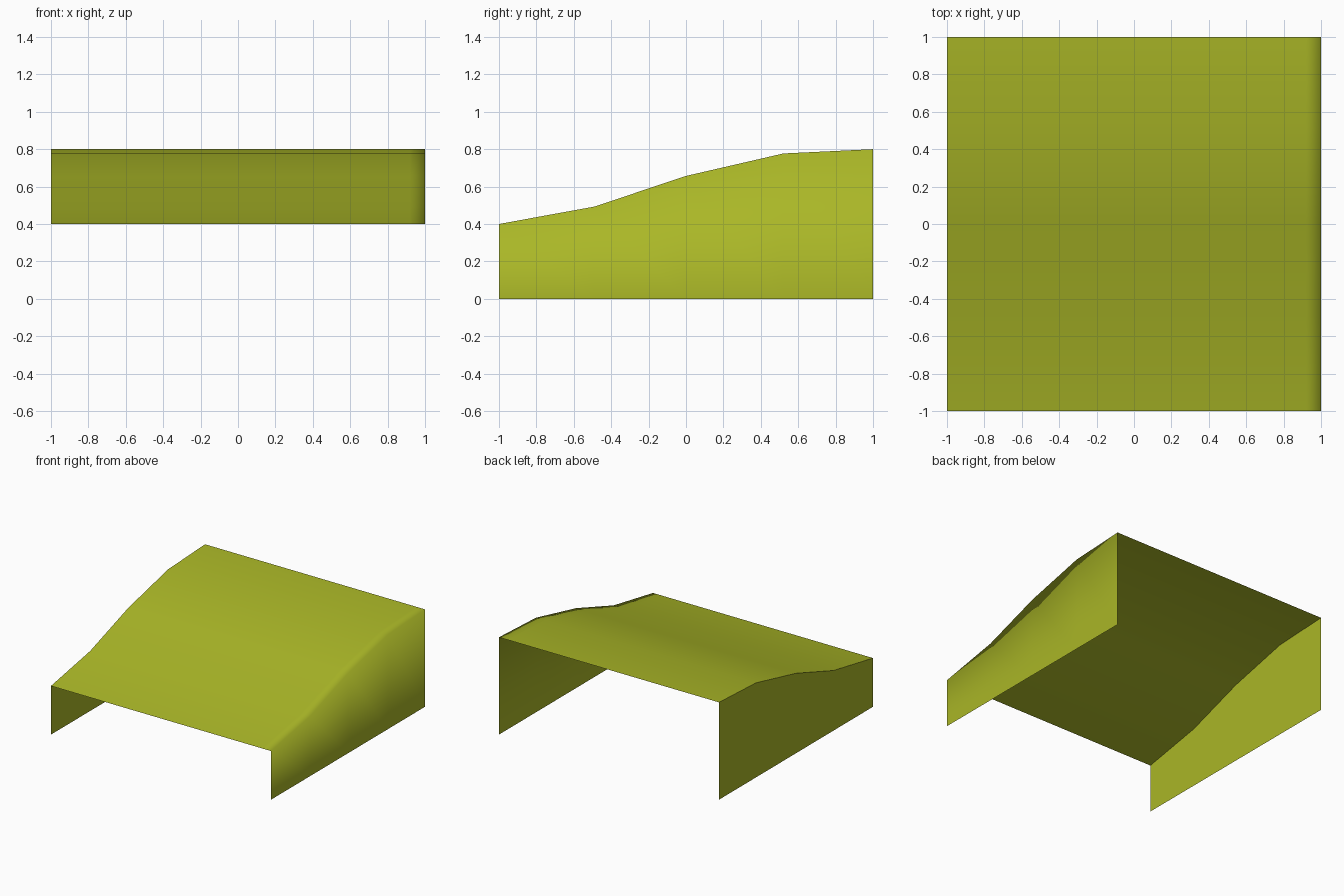
import bpy

cube = bpy.data.objects.get("Cube")
if cube:
    bpy.data.objects.remove(cube)

# Single flat colour
green = bpy.data.materials.new("olive_green")
green.use_nodes = True
colour = (0.40, 0.47, 0.02, 1)
green.diffuse_color = colour
green.node_tree.nodes["Principled BSDF"].inputs["Base Color"].default_value = colour

# Slope profile from front to back: (y, z)
profile = [(-1, 0.4), (-0.49, 0.493), (0, 0.657), (0.52, 0.777), (1, 0.8)]


def sheet(name, sections):
    """Smooth open sheet: each section is a row of points along the profile."""
    n = len(sections[0])
    verts = [p for row in sections for p in row]
    faces = [(a * n + i, (a + 1) * n + i, (a + 1) * n + i + 1, a * n + i + 1)
             for a in range(len(sections) - 1) for i in range(n - 1)]
    mesh = bpy.data.meshes.new(name)
    mesh.from_pydata(verts, [], faces)
    mesh.materials.append(green)
    mesh.shade_smooth()
    obj = bpy.data.objects.new(name, mesh)
    bpy.context.collection.objects.link(obj)
    return obj


def top_row(x):
    return [(x, y, z) for y, z in profile]


def bottom_row(x):
    return [(x, y, 0) for y, z in profile]


# Slope surface flowing softly over its edge into the right-hand wall
sheet("slope_and_side_wall", [top_row(x) for x in (-1, 0, 0.92, 1)] + [bottom_row(1)])

# Opposite wall, with a crisp top edge
sheet("opposite_side_wall", [bottom_row(-1), top_row(-1)])
